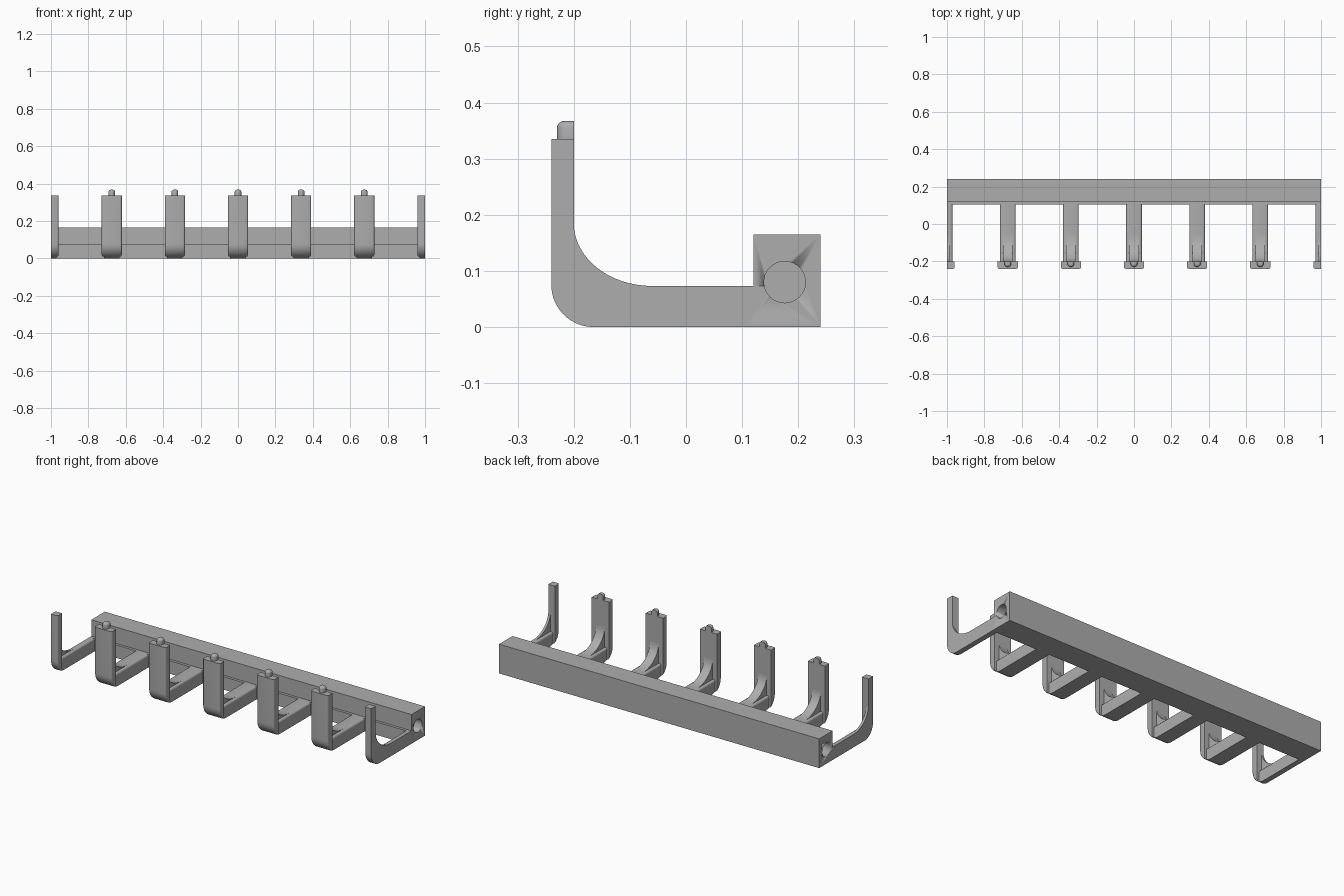
import bpy, bmesh
from math import cos, sin, pi

cube = bpy.data.objects.get("Cube")
if cube:
    bpy.data.objects.remove(cube, do_unlink=True)

grey = bpy.data.materials.new("plain grey")
grey.use_nodes = True
grey.diffuse_color = (0.42, 0.42, 0.42, 1)
grey.node_tree.nodes["Principled BSDF"].inputs["Base Color"].default_value = grey.diffuse_color

SPACING, END = 0.3375, 1.0
FRONT, BACK, TOP, ARM_TOP, LIP = -0.24, -0.2, 0.335, 0.073, 0.105


def arc(cy, cz, ry, rz, a0, a1, n=10):
    """Points of an elliptical arc, angles in degrees."""
    angles = [(a0 + (a1 - a0) * i / n) * pi / 180 for i in range(n + 1)]
    return [(cy + ry * cos(a), cz + rz * sin(a)) for a in angles]


def finish(name, bm, smooth=True):
    bmesh.ops.recalc_face_normals(bm, faces=bm.faces)
    mesh = bpy.data.meshes.new(name)
    bm.to_mesh(mesh)
    bm.free()
    mesh.materials.append(grey)
    ob = bpy.data.objects.new(name, mesh)
    bpy.context.collection.objects.link(ob)
    bpy.ops.object.select_all(action='DESELECT')
    ob.select_set(True)
    bpy.context.view_layer.objects.active = ob
    if smooth:
        bpy.ops.object.shade_smooth_by_angle(angle=0.6)
    return ob


def extrude_profile(name, profile, x, half, rule=None, radius=0.01):
    """Extrude a side profile along x, round chosen rim edges, trim at the bar ends."""
    bm = bmesh.new()
    face = bm.faces.new([bm.verts.new((x - half, y, z)) for y, z in profile])
    new = bmesh.ops.extrude_face_region(bm, geom=[face])["geom"]
    bmesh.ops.translate(bm, vec=(2 * half, 0, 0),
                        verts=[v for v in new if isinstance(v, bmesh.types.BMVert)])
    if rule:
        rim = [e for e in bm.edges
               if abs(e.verts[0].co.x - e.verts[1].co.x) < 1e-5
               and rule(e.verts[0].co, e.verts[1].co)]
        bmesh.ops.bevel(bm, geom=rim, offset=radius, segments=3, profile=0.5, affect='EDGES')
    for side in (-1, 1):
        if side * x + half > END:
            cut = bmesh.ops.bisect_plane(
                bm, geom=bm.verts[:] + bm.edges[:] + bm.faces[:],
                plane_co=(side * END, 0, 0), plane_no=(side, 0, 0), clear_outer=True)
            bmesh.ops.holes_fill(bm, edges=[e for e in bm.edges if e.is_boundary])
    return finish(name, bm)


def make_pin(name, x):
    """Small locating pin: round at the front, flat at the back, rounded top."""
    r = 0.018
    outline = [(x + r, BACK)] + [(px, py) for px, py in
               arc(x, -0.212, r, r, 0, -180, 12)] + [(x - r, BACK)]
    bm = bmesh.new()
    face = bm.faces.new([bm.verts.new((px, py, TOP)) for px, py in outline])
    new = bmesh.ops.extrude_face_region(bm, geom=[face])["geom"]
    bmesh.ops.translate(bm, vec=(0, 0, 0.032),
                        verts=[v for v in new if isinstance(v, bmesh.types.BMVert)])
    rim = [e for e in bm.edges if all(v.co.z > TOP + 0.01 for v in e.verts)
           and any(v.co.y < BACK - 0.001 for v in e.verts)]
    bmesh.ops.bevel(bm, geom=rim, offset=0.012, segments=4, profile=0.5,
                    affect='EDGES', clamp_overlap=True)
    return finish(name, bm)


# Rear bar with a low front ledge
bar = extrude_profile("rear_bar", [(LIP, 0), (0.24, 0), (0.24, 0.165), (0.12, 0.165),
                                   (0.12, ARM_TOP), (LIP, ARM_TOP)], 0, END)

# Blind round holes in both ends of the bar
for side in (-1, 1):
    cutter = extrude_profile("hole_cutter", arc(0.176, 0.08, 0.037, 0.037, 0, 348.75, 31), 0, 0.25)
    cutter.location.x = side * 1.05
    cutter.hide_render = True
    bpy.context.view_layer.objects.active = bar
    mod = bar.modifiers.new("hole", 'BOOLEAN')
    mod.operation = 'DIFFERENCE'
    mod.solver = 'EXACT'
    mod.object = cutter
    bpy.ops.object.modifier_apply(modifier=mod.name)
    bpy.data.objects.remove(cutter, do_unlink=True)

# Outer corner curve shared by upright and arm
corner = arc(-0.165, 0.075, 0.075, 0.075, 180, 270, 18)
split = (BACK, 0.0087)
upright_profile = ([(BACK, TOP), (FRONT, TOP)]
                   + [p for p in corner if p[0] < BACK - 0.001] + [split])
arm_profile = ([(BACK, ARM_TOP), split] + [p for p in corner if p[0] > BACK + 0.001]
               + [(LIP, 0), (LIP, ARM_TOP)])
rib_profile = [(BACK, ARM_TOP)] + arc(-0.06, 0.185, 0.14, 0.112, 270, 180, 16)


def front_edge(a, b):
    return min(a.y, b.y) < BACK - 0.001 and min(a.z, b.z) < TOP - 0.001


def arm_top_edge(a, b):
    return min(a.z, b.z) > ARM_TOP - 0.001


# Seven hooks, the outer two sliced by the bar ends
for i in range(-3, 4):
    x, tag = i * SPACING, str(i + 4)
    extrude_profile("hook_upright_" + tag, upright_profile, x, 0.054, front_edge, 0.01)
    extrude_profile("hook_arm_" + tag, arm_profile, x, 0.042, arm_top_edge, 0.01)
    extrude_profile("hook_rib_" + tag, rib_profile, x, 0.026)
    if abs(i) < 3:
        make_pin("hook_pin_" + tag, x)
